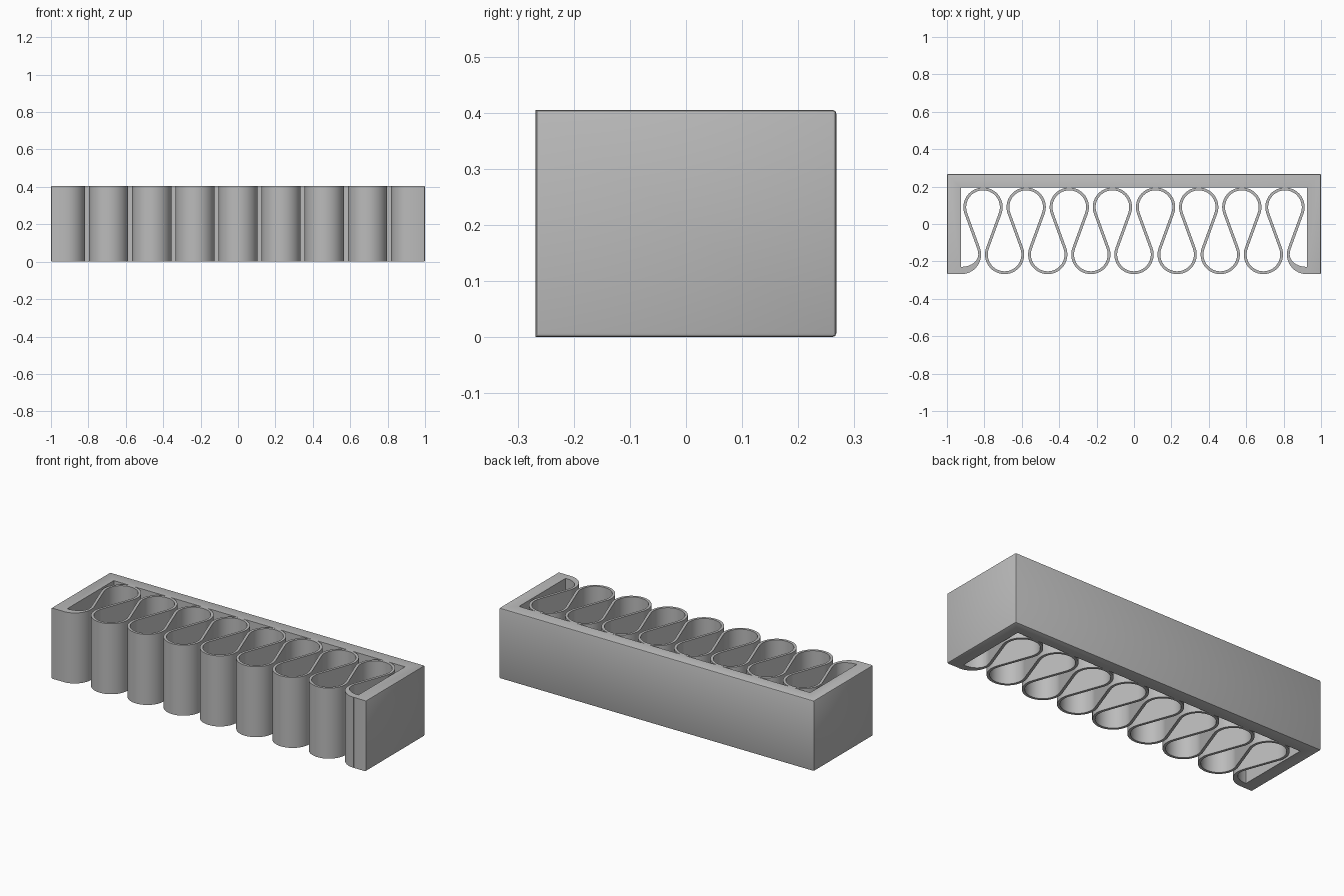
import bpy, bmesh
from math import sin, cos, radians, degrees, acos, atan2, hypot

cube = bpy.data.objects.get("Cube")
if cube:
    bpy.data.objects.remove(cube, do_unlink=True)

HEIGHT = 0.405
HALF_DEPTH = 0.268
BACK_INNER, SIDE_INNER = 0.194, 0.925
RADIUS, THICK = 0.0975, 0.015          # spring centreline radius and wall
OUTER = RADIUS + THICK / 2
FRONT_Y, BACK_Y = OUTER - HALF_DEPTH, 0.09   # lobe centres
LOBES = 17
END_X = 0.9225
STEP = 2 * END_X / (LOBES - 1)

grey = bpy.data.materials.new("plain grey")
grey.use_nodes = True
colour = (0.5, 0.5, 0.5, 1)
grey.diffuse_color = colour
grey.node_tree.nodes["Principled BSDF"].inputs["Base Color"].default_value = colour


def add_object(name, bm):
    bmesh.ops.recalc_face_normals(bm, faces=bm.faces)
    mesh = bpy.data.meshes.new(name)
    bm.to_mesh(mesh)
    bm.free()
    mesh.materials.append(grey)
    obj = bpy.data.objects.new(name, mesh)
    bpy.context.collection.objects.link(obj)
    bpy.ops.object.select_all(action='DESELECT')
    obj.select_set(True)
    bpy.context.view_layer.objects.active = obj
    bpy.ops.object.shade_smooth_by_angle(angle=radians(30))
    return obj


def arc(cx, cy, rx, ry, start, end, count):
    angles = [radians(start + (end - start) * i / count) for i in range(count + 1)]
    return [(cx + rx * cos(a), cy + ry * sin(a)) for a in angles]


# Frame: back wall, side walls and curled feet in one extruded profile
half = [(1, HALF_DEPTH), (1, -HALF_DEPTH)]
half += arc(END_X, FRONT_Y, OUTER - 0.001, OUTER - 0.001, 270, 180, 12)
half += arc(END_X, FRONT_Y, 0.09, 0.066, 180, 270, 12)
half += [(SIDE_INNER, FRONT_Y - 0.066), (SIDE_INNER, BACK_INNER)]
outline = half + [(-x, y) for x, y in reversed(half)]

bm = bmesh.new()
base = bm.faces.new([bm.verts.new((x, y, 0)) for x, y in outline])
top = bmesh.ops.extrude_face_region(bm, geom=[base])
bmesh.ops.translate(bm, vec=(0, 0, HEIGHT),
                    verts=[v for v in top["geom"] if isinstance(v, bmesh.types.BMVert)])


def on_outside(edge):
    return (all(abs(v.co.x) > 0.99 for v in edge.verts)
            or all(v.co.y > HALF_DEPTH - 0.01 for v in edge.verts))


bmesh.ops.bevel(bm, geom=[e for e in bm.edges if on_outside(e)], offset=0.007,
                segments=2, profile=0.5, affect='EDGES')
add_object("frame", bm)

# Spring: one folded strip of alternating front and back lobes
rise = BACK_Y - FRONT_Y
lean = degrees(acos(2 * RADIUS / hypot(STEP, rise)))
tilt = degrees(atan2(rise, STEP)) - lean   # where straight runs meet the lobes
sides = [[], []]
for k in range(LOBES):
    front = k % 2 == 0
    start, end = (180 - tilt, 360 + tilt) if front else (180 + tilt, -tilt)
    if k == 0:
        start = 270
    if k == LOBES - 1:
        end = 270
    count = 14 if k in (0, LOBES - 1) else 28
    for side, sign in zip(sides, (-1, 1)):
        r = RADIUS + (sign if front else -sign) * THICK / 2
        side += arc(-END_X + k * STEP, FRONT_Y if front else BACK_Y, r, r, start, end, count)

bm = bmesh.new()
rings = []
for a, b in zip(*sides):
    rings.append([bm.verts.new((p[0], p[1], z))
                  for p, z in ((a, 0), (b, 0), (b, HEIGHT), (a, HEIGHT))])
for r, s in zip(rings, rings[1:]):
    for i in range(4):
        j = (i + 1) % 4
        bm.faces.new((r[i], r[j], s[j], s[i]))
bm.faces.new(rings[0])
bm.faces.new(rings[-1])
add_object("folded_spring_strip", bm)
